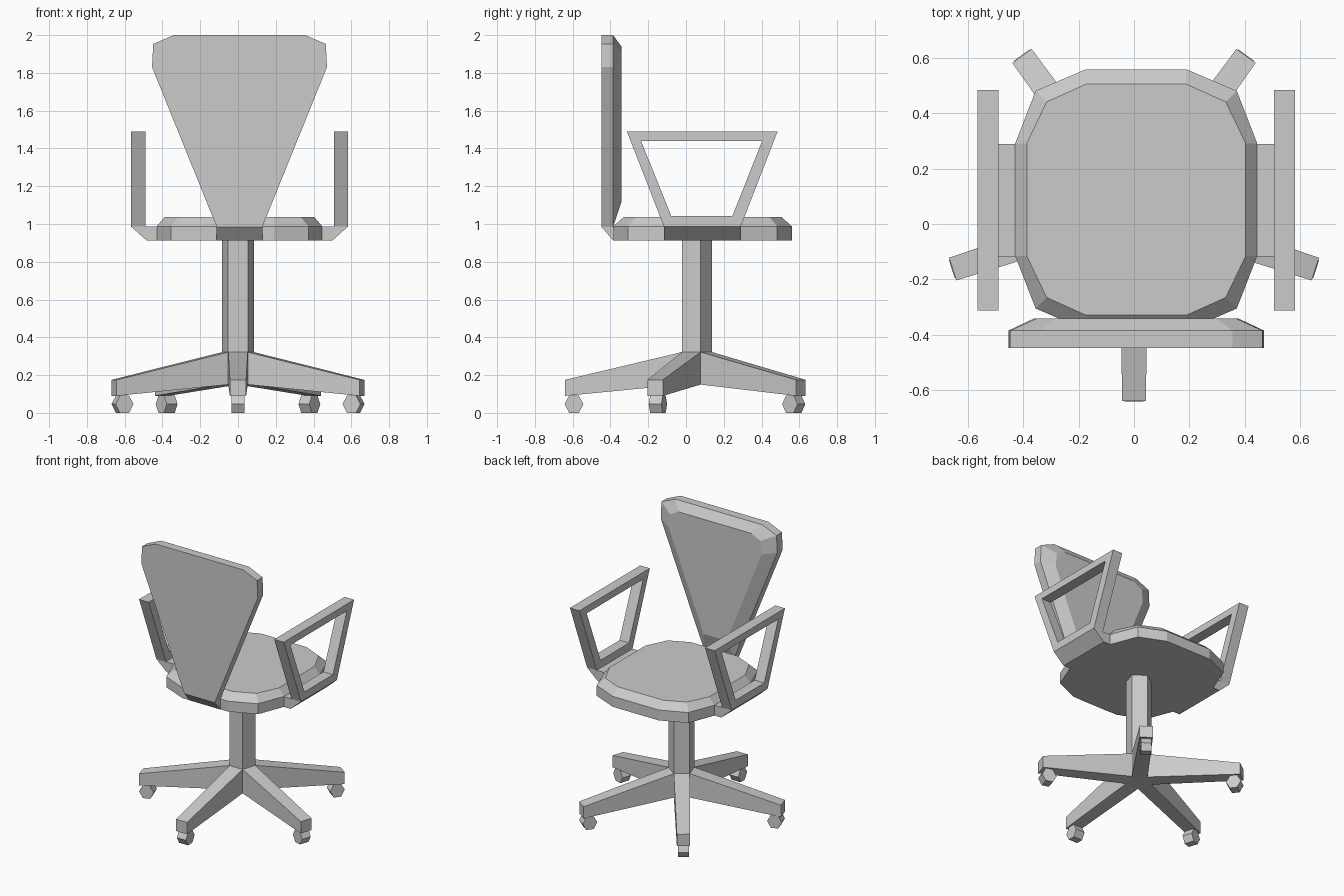
import bpy, bmesh
from math import sin, cos, pi
from mathutils import Matrix

if "Cube" in bpy.data.objects:
    bpy.data.objects.remove(bpy.data.objects["Cube"])

CX = 0.008   # centre line of the upper chair
CY = 0.05    # centre of the swivel column


def loft(name, rings, loop=False, matrix=Matrix()):
    """Skin equal-length rings; cap the ends unless the rings form a loop."""
    bm = bmesh.new()
    vs = [[bm.verts.new(matrix @ Matrix.Translation(p).translation) for p in r] for r in rings]
    n = len(rings[0])
    pairs = list(zip(vs, vs[1:])) + ([(vs[-1], vs[0])] if loop else [])
    for a, b in pairs:
        for i in range(n):
            j = (i + 1) % n
            bm.faces.new((a[i], a[j], b[j], b[i]))
    if not loop:
        bm.faces.new(vs[0])
        bm.faces.new(vs[-1])
    bmesh.ops.recalc_face_normals(bm, faces=bm.faces)
    me = bpy.data.meshes.new(name)
    bm.to_mesh(me)
    bm.free()
    ob = bpy.data.objects.new(name, me)
    bpy.context.collection.objects.link(ob)
    return ob


def mirrored(half):
    """Complete a half outline across the vertical axis."""
    return half + [(-u, v) for u, v in reversed(half)]


# Seat: twelve-sided cushion with a bevelled top edge
def seat_ring(quarter, z):
    half = quarter + [(x, -y) for x, y in reversed(quarter)]
    return [(CX + x, 0.088 + y, z) for x, y in mirrored(half)]

outer = [(0.182, 0.472), (0.364, 0.394), (0.438, 0.204)]
inner = [(0.182, 0.418), (0.324, 0.354), (0.396, 0.204)]
loft("seat", [seat_ring(outer, 0.913), seat_ring(outer, 0.988), seat_ring(inner, 1.037)])


# Backrest: flat shield with a bevelled inner face
def back_ring(half, y):
    return [(CX + x, y, z) for x, z in mirrored(half)]

outline = [(0.348, 2.0), (0.457, 1.953), (0.463, 1.83), (0.121, 0.985)]
panel = [(0.29, 1.94), (0.36, 1.905), (0.37, 1.81), (0.092, 1.117)]
loft("backrest", [back_ring(outline, -0.448), back_ring(outline, -0.386), back_ring(panel, -0.342)])

# Wedge joining backrest to seat
wedge = [(-0.448, 0.985), (-0.386, 0.913), (-0.33, 0.913), (-0.33, 0.985)]
loft("backrest_mount", [[(CX + s * 0.121, y, z) for y, z in wedge] for s in (-1, 1)])

# Armrests: open trapezoid frame on an angled bracket
frame_out = [(-0.313, 1.49), (0.485, 1.49), (0.29, 0.987), (-0.117, 0.987)]
frame_in = [(-0.238, 1.44), (0.403, 1.44), (0.246, 1.043), (-0.078, 1.043)]
bracket = [(0.42, 0.913), (0.492, 0.913), (0.575, 0.987), (0.42, 0.987)]
for side, s in (("left", -1), ("right", 1)):
    sections = [(frame_out, 0.499), (frame_out, 0.575), (frame_in, 0.575), (frame_in, 0.499)]
    loft(side + "_armrest", [[(CX + s * x, y, z) for y, z in prof] for prof, x in sections], loop=True)
    loft(side + "_arm_bracket", [[(CX + s * x, y, z) for x, z in bracket] for y in (-0.117, 0.29)])

# Five-sided column
R = 0.088
pent = [(R * cos(a), CY + R * sin(a)) for a in (pi / 2 + k * 2 * pi / 5 for k in range(5))]
loft("column", [[(x, y, z) for x, y in pent] for z in (0.15, 0.92)])


# Star base legs and hexagonal casters
def leg_section(r, w, z0, z1):
    return [(r, -w, z0), (r, w, z0), (r, w, z1), (r, -w, z1)]

for k in range(5):
    m = Matrix.Translation((0, CY, 0)) @ Matrix.Rotation(-pi / 2 + k * 2 * pi / 5, 4, 'Z')
    loft(f"base_leg_{k + 1}",
         [leg_section(R * cos(pi / 5), R * sin(pi / 5), 0.15, 0.322),
          leg_section(0.69, 0.043, 0.09, 0.175)], matrix=m)
    hexagon = [(0.643 + 0.05 * cos(i * pi / 3), 0.0462 + 0.0533 * sin(i * pi / 3)) for i in range(6)]
    loft(f"caster_{k + 1}", [[(r, t, z) for r, z in hexagon] for t in (-0.035, 0.035)], matrix=m)
